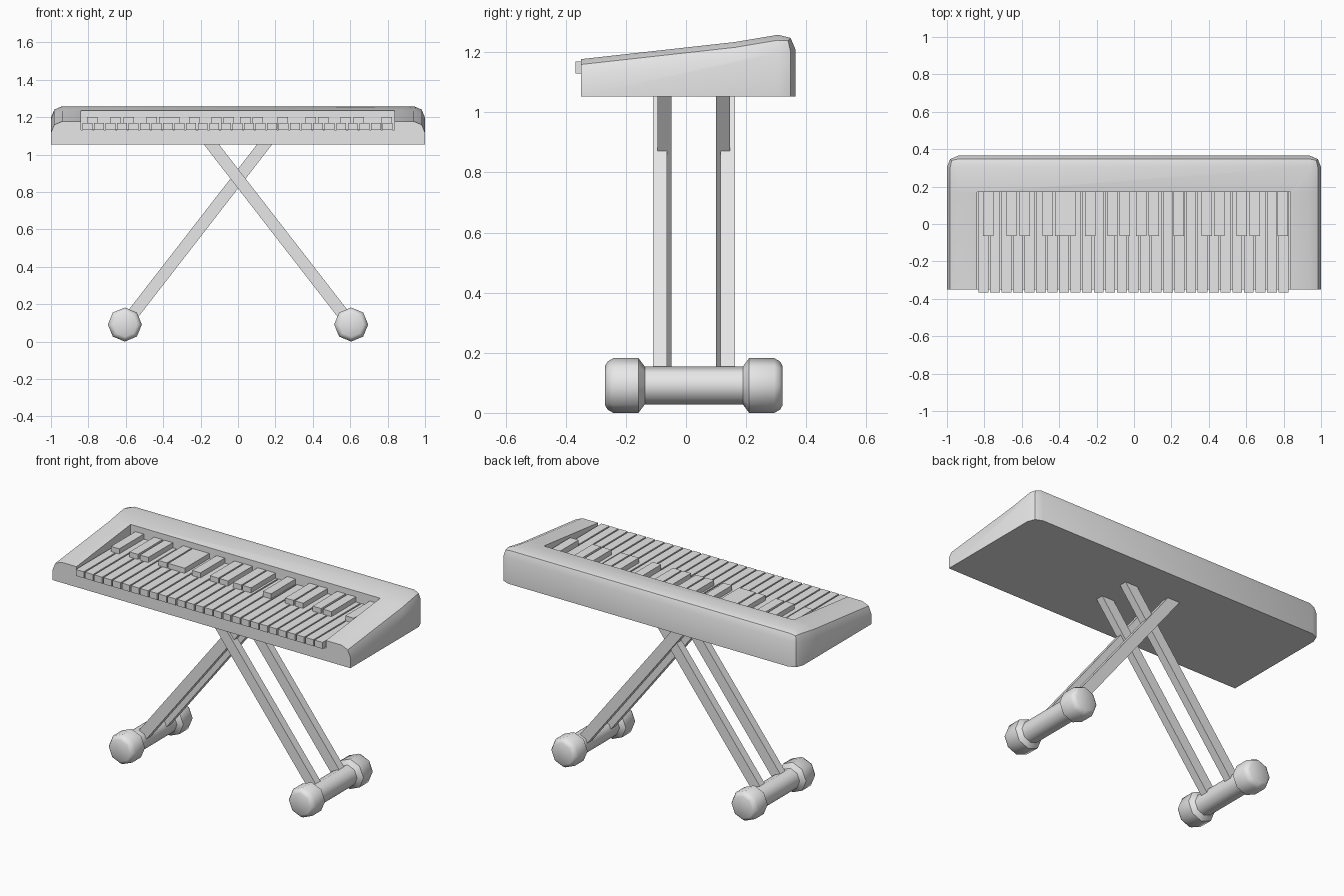
import bpy, bmesh, math
from mathutils import Matrix, Vector

cube = bpy.data.objects.get("Cube")
if cube:
    bpy.data.objects.remove(cube, do_unlink=True)

# Single grey material
grey = bpy.data.materials.new("plain grey")
grey.use_nodes = True
grey.diffuse_color = (0.8, 0.8, 0.8, 1)
grey.node_tree.nodes["Principled BSDF"].inputs["Base Color"].default_value = (0.8, 0.8, 0.8, 1)


def finish(bm, name):
    bmesh.ops.recalc_face_normals(bm, faces=bm.faces)
    mesh = bpy.data.meshes.new(name)
    bm.to_mesh(mesh)
    bm.free()
    mesh.materials.append(grey)
    obj = bpy.data.objects.new(name, mesh)
    bpy.context.collection.objects.link(obj)
    return obj


def activate(obj):
    bpy.ops.object.select_all(action='DESELECT')
    obj.select_set(True)
    bpy.context.view_layer.objects.active = obj


def smooth(obj, degrees):
    activate(obj)
    bpy.ops.object.shade_smooth_by_angle(angle=math.radians(degrees))


def box(name, low, high):
    low, high = Vector(low), Vector(high)
    bm = bmesh.new()
    bmesh.ops.create_cube(bm, size=1)
    bmesh.ops.scale(bm, vec=high - low, verts=bm.verts)
    bmesh.ops.translate(bm, vec=(low + high) / 2, verts=bm.verts)
    return finish(bm, name)


# Keyboard body: side profile extruded across, with rounded sides and back
BACK, BOTTOM = 0.365, 1.053
profile = [(-0.35, BOTTOM), (BACK, BOTTOM), (BACK, 1.268), (0.163, 1.234), (-0.35, 1.177)]
bm = bmesh.new()
side = bm.faces.new([bm.verts.new((-1, y, z)) for y, z in profile])
ext = bmesh.ops.extrude_face_region(bm, geom=[side])
bmesh.ops.translate(bm, vec=(2, 0, 0),
                    verts=[g for g in ext["geom"] if isinstance(g, bmesh.types.BMVert)])
bmesh.ops.recalc_face_normals(bm, faces=bm.faces)


def is_rounded(edge):
    a, b = (v.co for v in edge.verts)
    across = abs(a.x - b.x) > 1
    on_back = min(a.y, b.y) > BACK - 0.01
    on_top = min(a.z, b.z) > BOTTOM + 0.05
    return on_top and (on_back or not across) or on_back and not across


bmesh.ops.bevel(bm, geom=[e for e in bm.edges if is_rounded(e)], offset=0.06,
                segments=2, profile=0.5, affect='EDGES')
body = finish(bm, "keyboard_body")

# Key bed cut into the body, open at the front
bed = box("key_bed_cutter", (-0.84, -0.6, 1.13), (0.836, 0.17, 1.5))
bed.hide_render = True
cut = body.modifiers.new("key_bed", 'BOOLEAN')
cut.operation = 'DIFFERENCE'
cut.solver = 'EXACT'
cut.object = bed
activate(body)
bpy.ops.object.modifier_apply(modifier=cut.name)
bpy.data.objects.remove(bed, do_unlink=True)
smooth(body, 40)

# Long keys
PITCH = 0.0617
for i in range(27):
    x = -0.832 + i * PITCH
    box(f"long_key_{i + 1}", (x, -0.367, 1.13), (x + 0.053, 0.17, 1.169))

# Short raised keys
centres = [-0.78, -0.655, -0.585, -0.46, -0.395, -0.34, -0.235, -0.115, -0.05,
           0.04, 0.105, 0.24, 0.39, 0.455, 0.575, 0.645, 0.795]
for i, x in enumerate(centres):
    box(f"short_key_{i + 1}", (x - 0.028, -0.065, 1.135), (x + 0.028, 0.17, 1.2))

# Crossed stand legs: two pairs, from each foot to the opposite side of the body
MID_Y, FOOT_X, FOOT_Z = 0.026, 0.605, 0.091
for label, s, spread in (("left", 1, 0.113), ("right", -1, 0.0975)):
    foot = Vector((s * FOOT_X, 0, FOOT_Z))
    top = Vector((-s * 0.17, 0, 1.09))
    span = top - foot
    for end, t in (("front", -1), ("back", 1)):
        leg = box(f"{label}_{end}_leg", (-0.032, -0.0235, 0), (0.032, 0.0235, span.length))
        turn = Matrix.Rotation(math.atan2(span.x, span.z), 4, 'Y')
        place = Matrix.Translation(foot + Vector((0, MID_Y + t * spread, 0)))
        leg.data.transform(place @ turn)

# Feet: eight-sided bar with a rounded bumper at each end, turned around y
half = [(0.295, 0), (0.295, 0.066), (0.287, 0.08), (0.268, 0.091),
        (0.184, 0.091), (0.163, 0.063)]
outline = half + [(-y, r) for y, r in reversed(half)]
for label, s in (("left", 1), ("right", -1)):
    bm = bmesh.new()
    points = [bm.verts.new((0, y, r)) for y, r in outline]
    edges = [bm.edges.new(pair) for pair in zip(points, points[1:])]
    bmesh.ops.spin(bm, geom=points + edges, cent=(0, 0, 0), axis=(0, 1, 0),
                   angle=math.tau, steps=8, use_merge=False)
    bmesh.ops.remove_doubles(bm, verts=bm.verts, dist=0.0005)
    bmesh.ops.translate(bm, vec=(s * FOOT_X, MID_Y, FOOT_Z), verts=bm.verts)
    smooth(finish(bm, f"{label}_foot"), 50)
